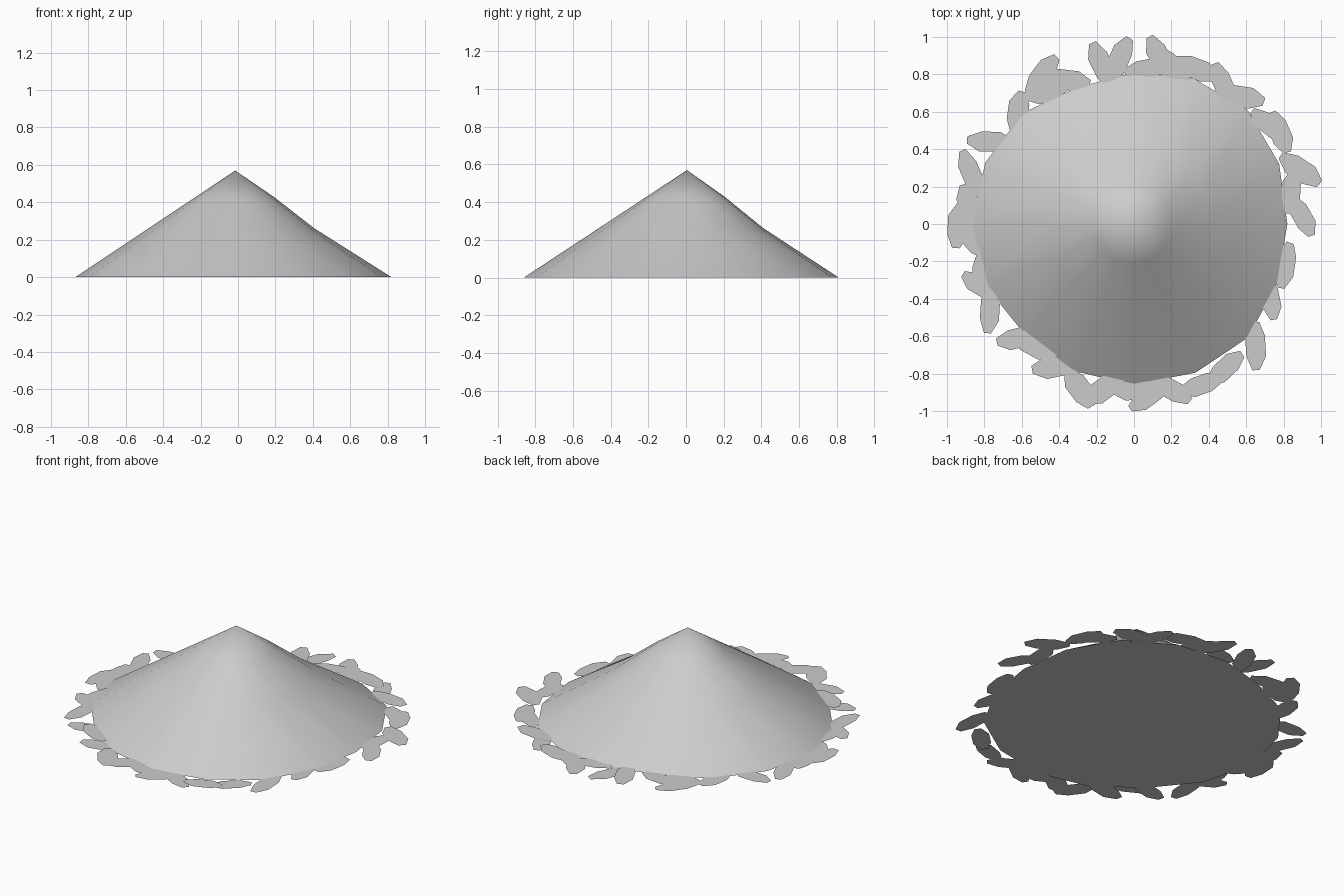
import bpy, bmesh, random
from math import radians, cos, sin, tau

if "Cube" in bpy.data.objects:
    bpy.data.objects.remove(bpy.data.objects["Cube"])
random.seed(4)


def mesh_object(name, bm):
    me = bpy.data.meshes.new(name)
    bm.to_mesh(me)
    bm.free()
    ob = bpy.data.objects.new(name, me)
    bpy.context.collection.objects.link(ob)
    return ob


# Mound: uneven cone with a slight hollow on the +x/+y flank
radii = [.82, .84, .86, .84, .81, .79, .84, .86, .87, .86, .83, .85, .86, .86, .86, .83]
n = len(radii)
apex = (-.015, .005, .57)
bm = bmesh.new()
top = bm.verts.new(apex)
rings = []
for t, dent in [(.25, 0), (.54, .03), (1, 0)]:
    ring = []
    for i, r in enumerate(radii):
        a = tau * i / n
        d = dent * max(0, min(1, .5 + cos(a - radians(45))))
        ring.append(bm.verts.new((apex[0] * (1 - t) + (r * t - d) * cos(a),
                                  apex[1] * (1 - t) + (r * t - d) * sin(a),
                                  apex[2] * (1 - t))))
    rings.append(ring)
for i in range(n):
    j = (i + 1) % n
    bm.faces.new((top, rings[0][i], rings[0][j]))
    for a, b in zip(rings, rings[1:]):
        bm.faces.new((a[i], b[i], b[j], a[j]))
for f in bm.faces:
    f.smooth = True
base = bm.faces.new(rings[-1][::-1])
for e in base.edges:
    e.smooth = False
mesh_object("mound", bm)

# Leaves: flat octagons scattered round the rim (x, y, angle)
north = [
    (.90, .04, -62), (.84, .17, 85), (.89, .29, -35), (.78, .49, -68), (.72, .53, -40),
    (.57, .68, -10), (.48, .74, -68), (.33, .83, -22), (.21, .84, -50), (.14, .89, -62),
    (.07, .83, 10), (-.08, .88, 65), (-.17, .85, -65), (-.36, .77, -8), (-.49, .80, 52),
    (-.47, .71, 15), (-.62, .60, 80), (-.77, .44, -3), (-.87, .27, -68), (-.88, .10, -72),
]
south = [
    (-.94, -.01, 85), (-.86, -.08, -50), (-.82, -.33, -32), (-.77, -.46, 85),
    (-.62, -.61, 12), (-.53, -.65, -30), (-.42, -.76, 10), (-.29, -.88, -55),
    (-.16, -.88, 35), (.01, -.89, 0), (.08, -.92, 35), (.19, -.88, -30),
    (.36, -.86, 18), (.49, -.77, 42), (.65, -.65, 92), (.73, -.40, 100),
    (.81, -.22, 80), (-.80, -.20, 70),
]
shape = [(1, .3), (.45, 1), (-.4, .95), (-1, .4), (-1, -.3), (-.45, -1), (.4, -.95), (.95, -.45)]
bm = bmesh.new()
for x, y, deg in north + south:
    a = radians(deg)
    hl, hw = random.uniform(.112, .132), random.uniform(.05, .06)
    z = random.uniform(.002, .010)
    bm.faces.new([bm.verts.new((x + u * hl * cos(a) - v * hw * sin(a),
                                y + u * hl * sin(a) + v * hw * cos(a), z)) for u, v in shape])
mesh_object("leaves", bm)
